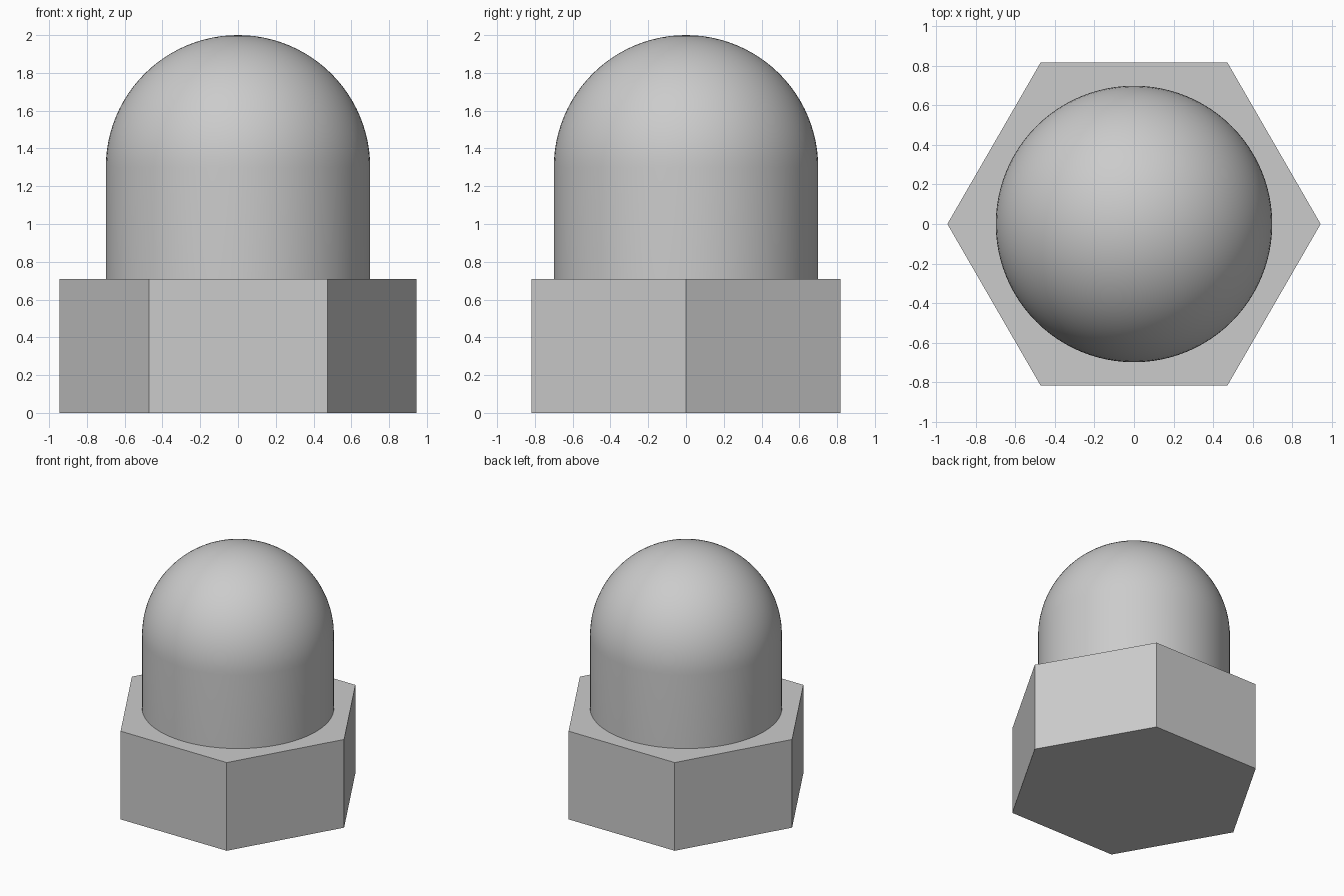
import bpy
import bmesh
from math import cos, sin, pi, radians

HEX_RADIUS, HEX_TOP = 0.945, 0.71
DOME_RADIUS, TOP = 0.7, 2.0
SEGMENTS, ARC_STEPS = 96, 24

cube = bpy.data.objects.get("Cube")
if cube:
    bpy.data.objects.remove(cube, do_unlink=True)

# Single grey metal
grey = bpy.data.materials.new("grey metal")
grey.use_nodes = True
colour = (0.6, 0.6, 0.6, 1)
grey.diffuse_color = colour
grey.node_tree.nodes["Principled BSDF"].inputs["Base Color"].default_value = colour


def lathe(name, profile, sides, tip=None):
    """Stack rings of (radius, z); close the top with a flat cap or a tip point."""
    bm = bmesh.new()
    rings = [[bm.verts.new((r * cos(2 * pi * i / sides), r * sin(2 * pi * i / sides), z))
              for i in range(sides)] for r, z in profile]
    for low, high in zip(rings, rings[1:]):
        for i in range(sides):
            j = (i + 1) % sides
            bm.faces.new((low[i], low[j], high[j], high[i]))
    bm.faces.new(rings[0][::-1])
    last = rings[-1]
    if tip is None:
        bm.faces.new(last)
    else:
        point = bm.verts.new((0, 0, tip))
        for i in range(sides):
            bm.faces.new((last[i], last[(i + 1) % sides], point))
    mesh = bpy.data.meshes.new(name)
    bm.to_mesh(mesh)
    bm.free()
    mesh.materials.append(grey)
    obj = bpy.data.objects.new(name, mesh)
    bpy.context.collection.objects.link(obj)
    return obj


# Hexagonal base with corners on the x axis
lathe("hex_base", [(HEX_RADIUS, 0), (HEX_RADIUS, HEX_TOP)], 6)

# Round body rising into a hemispherical cap
centre = TOP - DOME_RADIUS
profile = [(DOME_RADIUS, HEX_TOP)]
for k in range(ARC_STEPS):
    a = pi / 2 * k / ARC_STEPS
    profile.append((DOME_RADIUS * cos(a), centre + DOME_RADIUS * sin(a)))
dome = lathe("domed_cap", profile, SEGMENTS, TOP)

bpy.ops.object.select_all(action='DESELECT')
dome.select_set(True)
bpy.context.view_layer.objects.active = dome
bpy.ops.object.shade_smooth_by_angle(angle=radians(30))
